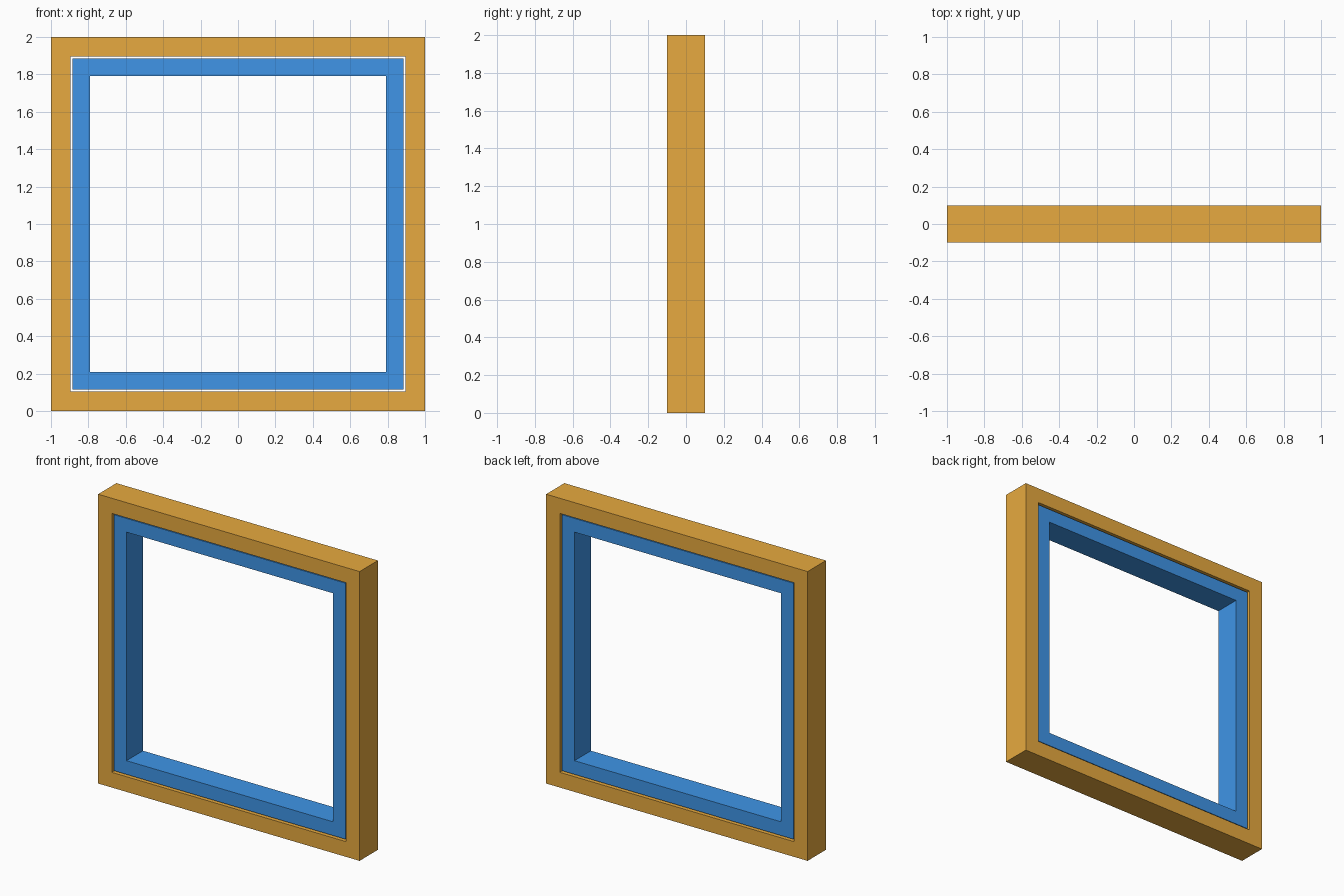
import bpy
import bmesh

if "Cube" in bpy.data.objects:
    bpy.data.objects.remove(bpy.data.objects["Cube"])


def material(name, rgb):
    mat = bpy.data.materials.new(name)
    mat.diffuse_color = (*rgb, 1.0)
    mat.use_nodes = True
    mat.node_tree.nodes["Principled BSDF"].inputs["Base Color"].default_value = mat.diffuse_color
    return mat


def square_frame(name, outer, inner, half_depth, mat):
    """Square ring in the xz plane, centred on z = 1, extruded along y."""
    bm = bmesh.new()
    corners = [(-1, -1), (1, -1), (1, 1), (-1, 1)]
    rings = [
        [bm.verts.new((sx * r, y, 1 + sz * r)) for sx, sz in corners]
        for r, y in ((outer, -half_depth), (outer, half_depth),
                     (inner, half_depth), (inner, -half_depth))
    ]
    # Bridge the four loops: outside, back, inside, front
    for k in range(4):
        a, b = rings[k], rings[(k + 1) % 4]
        for i in range(4):
            j = (i + 1) % 4
            bm.faces.new((a[i], a[j], b[j], b[i]))
    bmesh.ops.recalc_face_normals(bm, faces=bm.faces)
    mesh = bpy.data.meshes.new(name)
    bm.to_mesh(mesh)
    bm.free()
    mesh.materials.append(mat)
    obj = bpy.data.objects.new(name, mesh)
    bpy.context.collection.objects.link(obj)
    return obj


# Fixed outer frame
square_frame("outer_frame", 1.0, 0.895, 0.10, material("orange", (0.8, 0.4, 0.05)))

# Inner sash, slightly thinner, with a small clearance all round
square_frame("inner_sash", 0.885, 0.79, 0.09, material("blue", (0.05, 0.3, 0.8)))
